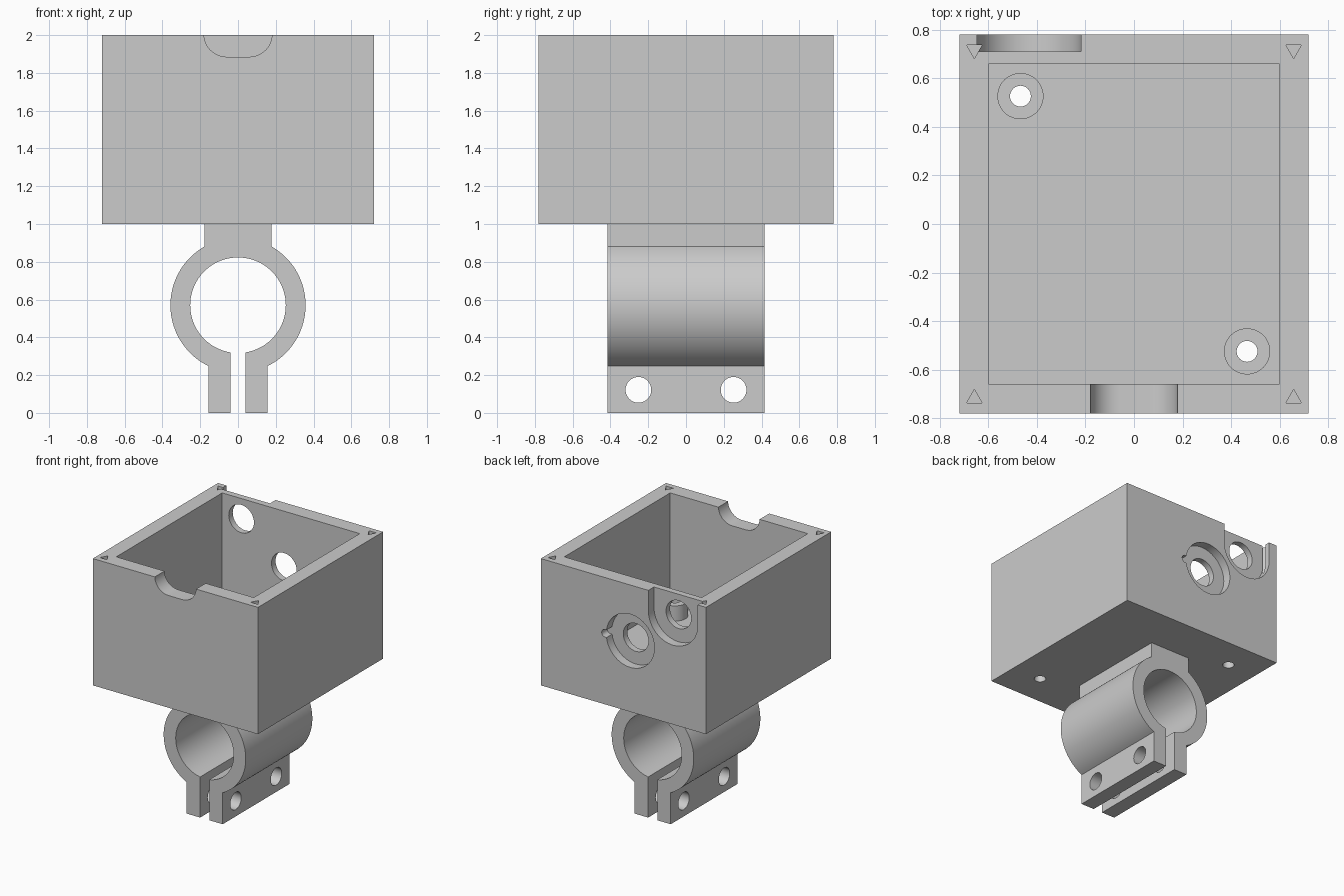
import bpy, bmesh
from math import cos, sin, pi, asin

cube = bpy.data.objects.get("Cube")
if cube:
    bpy.data.objects.remove(cube, do_unlink=True)

grey = bpy.data.materials.new("plain_grey")
grey.use_nodes = True
grey.diffuse_color = (0.6, 0.6, 0.6, 1)
grey.node_tree.nodes["Principled BSDF"].inputs["Base Color"].default_value = (0.6, 0.6, 0.6, 1)


def arc(cx, cy, r, a, b, n=32):
    return [(cx + r * cos(a + (b - a) * i / n), cy + r * sin(a + (b - a) * i / n))
            for i in range(n + 1)]


def circle(cx, cy, r, n=48):
    return arc(cx, cy, r, 0, 2 * pi, n)[:-1]


def rect(x0, x1, y0, y1):
    return [(x0, y0), (x1, y0), (x1, y1), (x0, y1)]


def prism(name, profile, axis, lo, hi):
    """Extrude a flat profile along an axis between two positions."""
    place = {"x": lambda u, v, w: (w, u, v),
             "y": lambda u, v, w: (u, w, v),
             "z": lambda u, v, w: (u, v, w)}[axis]
    bm = bmesh.new()
    low = [bm.verts.new(place(u, v, lo)) for u, v in profile]
    high = [bm.verts.new(place(u, v, hi)) for u, v in profile]
    bm.faces.new(low)
    bm.faces.new(high)
    for i in range(len(low)):
        j = (i + 1) % len(low)
        bm.faces.new((low[i], low[j], high[j], high[i]))
    bmesh.ops.recalc_face_normals(bm, faces=bm.faces)
    mesh = bpy.data.meshes.new(name)
    bm.to_mesh(mesh)
    bm.free()
    mesh.materials.append(grey)
    obj = bpy.data.objects.new(name, mesh)
    bpy.context.collection.objects.link(obj)
    return obj


def activate(obj):
    bpy.ops.object.select_all(action="DESELECT")
    obj.select_set(True)
    bpy.context.view_layer.objects.active = obj


def cut(obj, profile, axis, lo, hi):
    """Remove a prism from an object."""
    cutter = prism("cutter", profile, axis, lo, hi)
    cutter.hide_render = True
    mod = obj.modifiers.new("cut", "BOOLEAN")
    mod.operation, mod.solver, mod.object = "DIFFERENCE", "EXACT", cutter
    activate(obj)
    bpy.ops.object.modifier_apply(modifier=mod.name)
    bpy.data.objects.remove(cutter, do_unlink=True)


def smooth(obj):
    activate(obj)
    bpy.ops.object.shade_smooth_by_angle(angle=pi / 6)


# Open box
FLOOR = 1.12
box = prism("box", rect(-0.72, 0.72, -0.78, 0.78), "z", 1, 2)
cut(box, rect(-0.6, 0.6, -0.66, 0.66), "z", FLOOR, 2.2)

# Rounded cable notch in the front rim
notch = ([(0.18, 2.2)] + arc(0.06, 2.005, 0.12, 0, -pi / 2, 12)
         + arc(-0.06, 2.005, 0.12, -pi / 2, -pi, 12) + [(-0.18, 2.2)])
cut(box, notch, "y", -0.9, -0.6)

# Recessed connector holes in the back wall
upper, lower = (-0.433, 1.84), (-0.06, 1.56)
recess = arc(*upper, 0.215, -pi, 0) + [(upper[0] + 0.215, 2.2), (upper[0] - 0.215, 2.2)]
cut(box, recess, "y", 0.71, 0.9)
key = asin(0.03 / 0.21)
keyed = arc(*lower, 0.21, key, 2 * pi - key, 48) + arc(0.16, 1.56, 0.03, -pi / 2, pi / 2, 8)
cut(box, keyed, "y", 0.71, 0.9)
for centre in (upper, lower):
    cut(box, circle(*centre, 0.11), "y", 0.6, 0.8)

# Triangular lid sockets in the corners
for sx in (-1, 1):
    for sy in (-1, 1):
        x = 0.658 * sx
        tri = [(x - 0.032, 0.738 * sy), (x + 0.032, 0.738 * sy), (x, 0.682 * sy)]
        cut(box, tri, "z", 1.7, 2.2)

# Floor bosses with screw holes
for side, x, y in (("right_back", -0.468, 0.527), ("left_front", 0.466, -0.525)):
    boss = prism(side + "_boss", circle(x, y, 0.095), "z", FLOOR, 1.24)
    for part in (boss, box):
        cut(part, circle(x, y, 0.043, 32), "z", 0.9, 1.5)
    smooth(boss)
smooth(box)

# Split ring clamp with neck and tabs, drawn as one outline
CZ, R_OUT, R_IN = 0.57, 0.358, 0.253
neck, tab, gap = asin(0.178 / R_OUT), asin(0.157 / R_OUT), asin(0.04 / R_IN)
outline = ([(-0.178, 1), (0.178, 1)]
           + arc(0, CZ, R_OUT, pi / 2 - neck, -pi / 2 + tab, 40)
           + [(0.157, 0), (0.04, 0)]
           + arc(0, CZ, R_IN, -pi / 2 + gap, 3 * pi / 2 - gap, 72)
           + [(-0.04, 0), (-0.157, 0)]
           + arc(0, CZ, R_OUT, 3 * pi / 2 - tab, pi / 2 + neck, 40))
clamp = prism("clamp", outline, "y", -0.415, 0.415)

# Bolt holes through the tabs
for y in (-0.252, 0.252):
    cut(clamp, circle(y, 0.122, 0.068), "x", -0.3, 0.3)
smooth(clamp)
